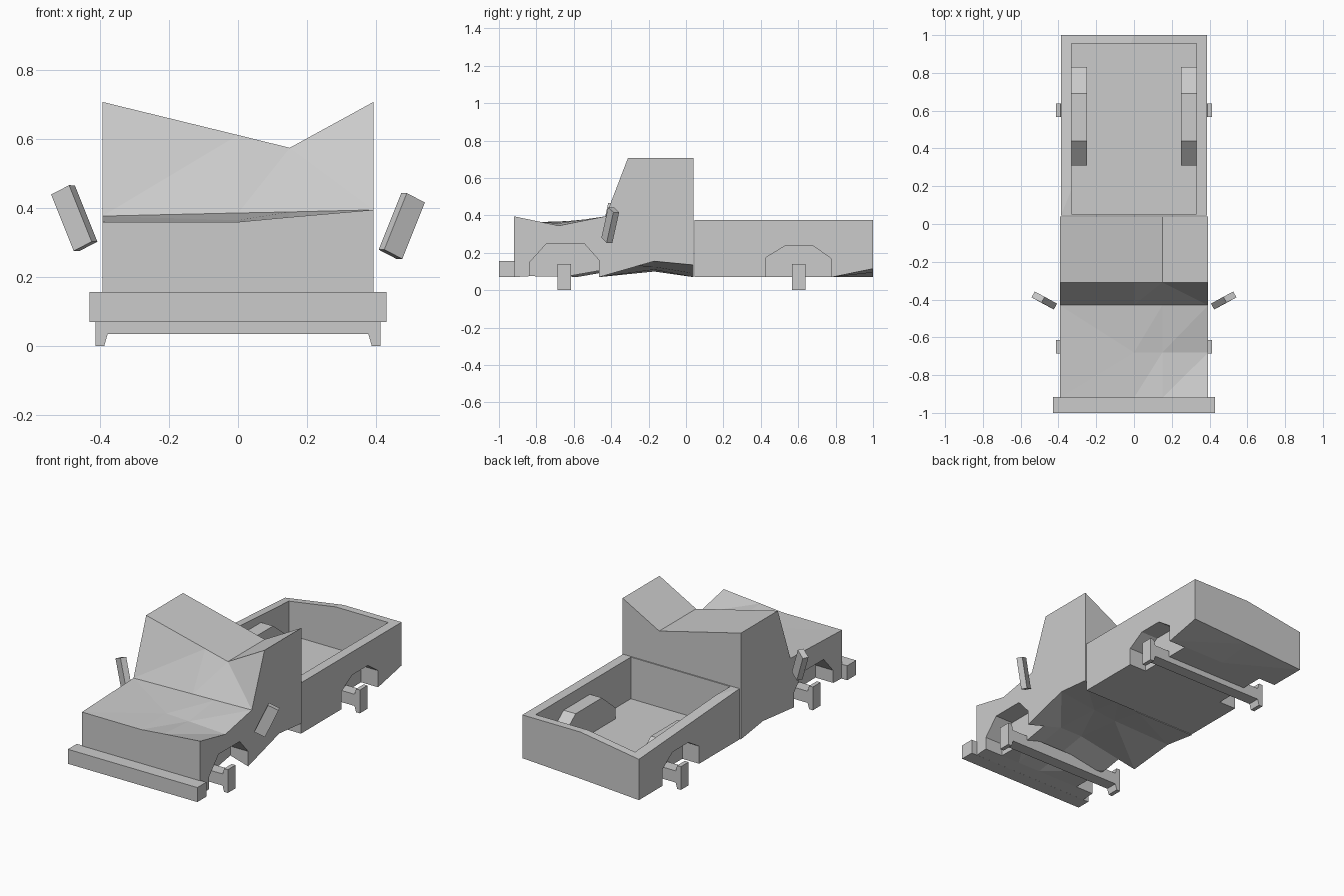
import bpy, bmesh
from mathutils import Vector, Matrix

if "Cube" in bpy.data.objects:
    bpy.data.objects.remove(bpy.data.objects["Cube"])


def add_object(name, bm):
    bmesh.ops.recalc_face_normals(bm, faces=bm.faces)
    me = bpy.data.meshes.new(name)
    bm.to_mesh(me)
    bm.free()
    ob = bpy.data.objects.new(name, me)
    bpy.context.scene.collection.objects.link(ob)
    return ob


def loft(name, sections):
    """Closed body through (x, [(y, z), ...]) sections."""
    bm = bmesh.new()
    rings = [[bm.verts.new((x, y, z)) for y, z in prof] for x, prof in sections]
    n = len(rings[0])
    for a, b in zip(rings, rings[1:]):
        for i in range(n):
            j = (i + 1) % n
            bm.faces.new((a[i], a[j], b[j], b[i]))
    caps = [bm.faces.new(rings[0]), bm.faces.new(rings[-1])]
    bmesh.ops.triangulate(bm, faces=[f for f in bm.faces if f not in caps])
    return add_object(name, bm)


def prism(name, prof, x0, x1):
    return loft(name, [(x0, prof), (x1, prof)])


def box(name, lo, hi):
    return prism(name, [(lo[1], lo[2]), (hi[1], lo[2]), (hi[1], hi[2]), (lo[1], hi[2])],
                 lo[0], hi[0])


def combine(target, tool, op):
    m = target.modifiers.new(op, 'BOOLEAN')
    m.operation = op
    m.solver = 'EXACT'
    m.object = tool
    bpy.context.view_layer.objects.active = target
    bpy.ops.object.modifier_apply(modifier=m.name)
    bpy.data.objects.remove(tool)


# Cab and hood, with dented roof, hood and sills
def cab_section(hood_front, hood_mid, cowl, roof, rear, sill, spike):
    return [(-.92, .07), (-.92, hood_front), (-.68, hood_mid), (-.43, cowl),
            (-.31, roof), (.04, roof), (.04, rear), (-.17, sill),
            (-.465, spike), (-.835, .075)]


cab = loft("cab", [
    (-.393, cab_section(.36, .368, .377, .708, .07, .10, .07)),
    (0, cab_section(.36, .365, .386, .612, .07, .11, .14)),
    (.15, cab_section(.374, .358, .389, .575, .09, .125, .14)),
    (.393, cab_section(.395, .345, .395, .708, .135, .155, .07))])

# Bed tub with one sagging rear corner
def bed_section(bottom, top):
    return [(.045, .07), (.78, .07), (1, bottom), (1, top), (.045, .375)]


bed = loft("bed", [(-.387, bed_section(.07, .315)),
                   (0, bed_section(.095, .375)),
                   (.387, bed_section(.115, .375))])
combine(bed, box("bed_space", (-.33, .052, .125), (.33, .955, .6)), 'DIFFERENCE')

# Wheel wells inside the bed and wheel arches outside
well = [(.31, .11), (.31, .19), (.44, .30), (.69, .30), (.83, .19), (.83, .11)]
front_arch = [(-.835, -.1), (-.835, .15), (-.745, .25), (-.545, .25), (-.465, .16), (-.465, -.1)]
rear_arch = [(.428, -.1), (.428, .175), (.53, .237), (.68, .237), (.775, .17), (.775, -.1)]
for s in (-1, 1):
    combine(bed, prism("well", well, s * .25, s * .345), 'UNION')
    combine(bed, prism("rear_arch", rear_arch, s * .275, s * .5), 'DIFFERENCE')
    combine(cab, prism("front_arch", front_arch, s * .275, s * .5), 'DIFFERENCE')

# Front bumper
box("bumper", (-.43, -1, .07), (.43, -.915, .157))

# Axles: beam with flared end plates, extruded along y
half = [(.378, .035), (.388, 0), (.413, 0), (.413, .14), (.388, .14), (.378, .105)]
outline = half + [(-x, z) for x, z in reversed(half)]
for name, y in (("front_axle", -.65), ("rear_axle", .602)):
    bm = bmesh.new()
    face = bm.faces.new([bm.verts.new((x, y - .036, z)) for x, z in outline])
    ext = bmesh.ops.extrude_face_region(bm, geom=[face], use_keep_orig=True)
    bmesh.ops.translate(bm, vec=(0, .072, 0),
                        verts=[v for v in ext["geom"] if isinstance(v, bmesh.types.BMVert)])
    add_object(name, bm)

# Tilted side mirrors
long_axis = Vector((.36, .2, .9)).normalized()
wide = Vector((.85, .45, -.45))
wide = (wide - long_axis * wide.dot(long_axis)).normalized()
thick = long_axis.cross(wide)
axes = Matrix((wide * .065, thick * .035, long_axis * .18)).transposed().to_4x4()
for name, s, z in (("right_mirror", 1, .348), ("left_mirror", -1, .371)):
    bm = bmesh.new()
    bmesh.ops.create_cube(bm, size=1)
    bm.transform(Matrix.Diagonal((s, 1, 1, 1)) @ Matrix.Translation((.475, -.405, z)) @ axes)
    add_object(name, bm)
